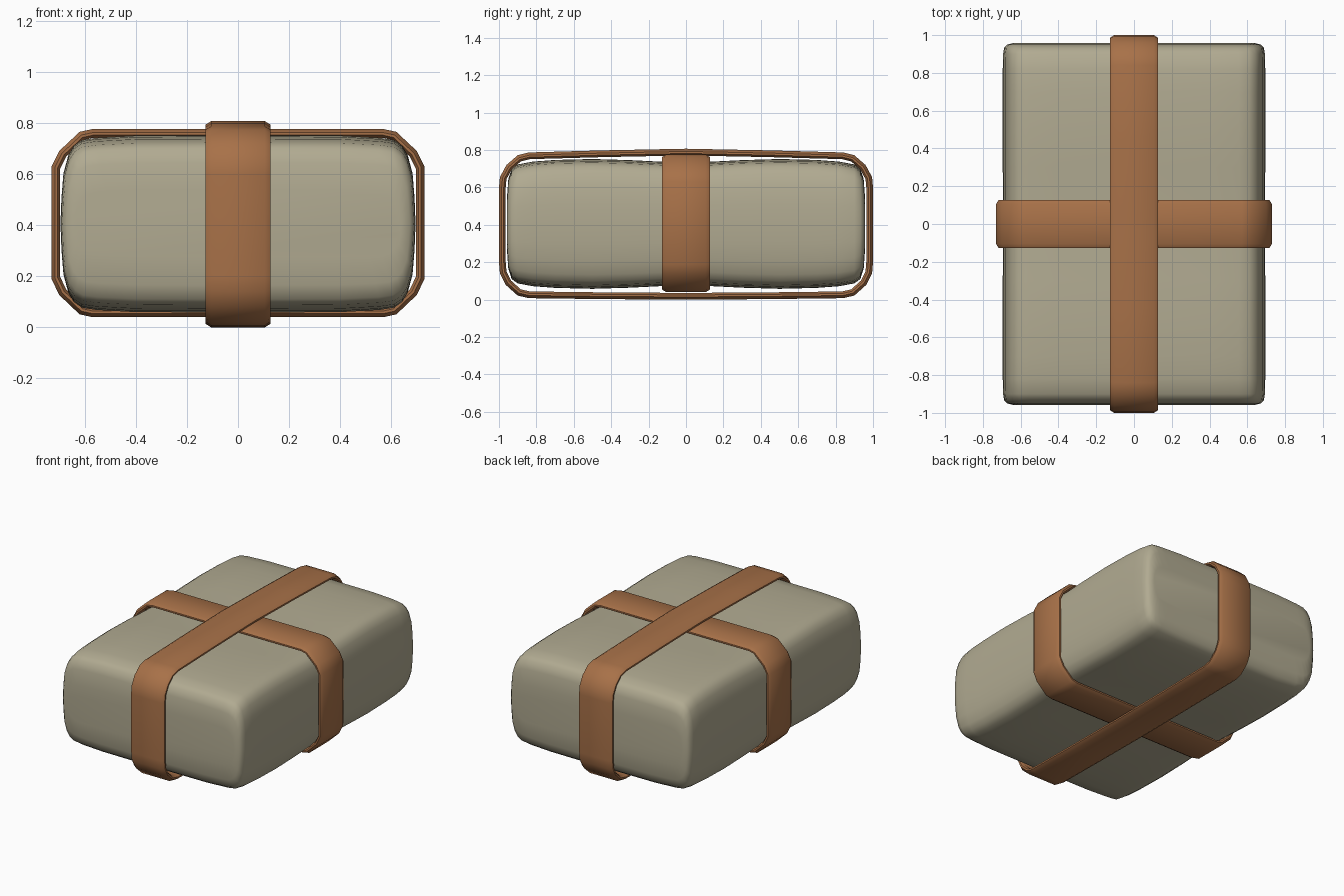
import bpy, bmesh
from mathutils import Vector

if "Cube" in bpy.data.objects:
    bpy.data.objects.remove(bpy.data.objects["Cube"])


def material(name, rgb):
    mat = bpy.data.materials.new(name)
    mat.use_nodes = True
    color = (*rgb, 1)
    mat.diffuse_color = color
    bsdf = mat.node_tree.nodes["Principled BSDF"]
    bsdf.inputs["Base Color"].default_value = color
    bsdf.inputs["Roughness"].default_value = 0.8
    return mat


def loft(name, rings, mat, angle, closed):
    """Skin a list of equal point rings, either as a closed loop or capped."""
    bm = bmesh.new()
    rows = [[bm.verts.new(p) for p in ring] for ring in rings]
    count = len(rows[0])
    for i in range(len(rows) if closed else len(rows) - 1):
        a, b = rows[i], rows[(i + 1) % len(rows)]
        for j in range(count):
            k = (j + 1) % count
            bm.faces.new((a[j], a[k], b[k], b[j]))
    if not closed:
        bm.faces.new(rows[0])
        bm.faces.new(rows[-1])
    bmesh.ops.recalc_face_normals(bm, faces=bm.faces)
    mesh = bpy.data.meshes.new(name)
    bm.to_mesh(mesh)
    bm.free()
    mesh.materials.append(mat)
    obj = bpy.data.objects.new(name, mesh)
    bpy.context.collection.objects.link(obj)
    bpy.ops.object.select_all(action="DESELECT")
    obj.select_set(True)
    bpy.context.view_layer.objects.active = obj
    bpy.ops.object.shade_smooth_by_angle(angle=angle)
    return obj


def strap(name, half_path, across, thickness, mat):
    """Sweep a soft-edged band around a closed loop; across is its width axis."""
    path = half_path + [(-a, z) for a, z in reversed(half_path[1:-1])]
    section = [(-0.105, 0), (0.105, 0), (0.128, 0.4), (0.128, 0.7),
               (0.112, 1), (-0.112, 1), (-0.128, 0.7), (-0.128, 0.4)]
    pts = [Vector(p) for p in path]
    rings = []
    for i, p in enumerate(pts):
        d1 = (p - pts[i - 1]).normalized()
        d2 = (pts[(i + 1) % len(pts)] - p).normalized()
        t = (d1 + d2).normalized()
        inward = Vector((-t.y, t.x)) / t.dot(d1)
        ring = []
        for w, depth in section:
            q = p + inward * depth * thickness
            ring.append((w, q.x, q.y) if across == "x" else (q.x, w, q.y))
        rings.append(ring)
    return loft(name, rings, mat, 0.7, True)


canvas = material("khaki canvas", (0.44, 0.405, 0.285))
leather = material("brown leather", (0.39, 0.165, 0.065))

# Bundle: a rounded section lofted along its length, pinched at the middle
quarter = [(1, 0), (0.994, 0.3), (0.983, 0.57), (0.955, 0.78), (0.925, 0.88),
           (0.88, 0.945), (0.8, 0.97), (0.58, 0.995), (0, 1)]
upper = quarter + [(-x, z) for x, z in reversed(quarter[:-1])]
outline = upper + [(x, -z) for x, z in reversed(upper[1:-1])]
# Each station: y, half width, half height
stations = [(0, 0.693, 0.33), (0.12, 0.694, 0.332), (0.3, 0.695, 0.341),
            (0.5, 0.695, 0.347), (0.7, 0.695, 0.342), (0.82, 0.695, 0.333),
            (0.9, 0.693, 0.318), (0.932, 0.688, 0.295),
            (0.95, 0.672, 0.24), (0.958, 0.64, 0.13)]
stations = [(-y, w, h) for y, w, h in reversed(stations[1:])] + stations
loft("bundle", [[(x * w, y, 0.405 + z * h) for x, z in outline]
                for y, w, h in stations], canvas, 1.0, False)

# Long strap running front to back
strap("long_strap",
      [(0, 0), (0.45, 0.003), (0.84, 0.008), (0.9, 0.022), (0.965, 0.08),
       (0.995, 0.14), (1, 0.2), (1, 0.6), (0.995, 0.655), (0.96, 0.72),
       (0.9, 0.772), (0.84, 0.787), (0.45, 0.798), (0, 0.807)],
      "x", 0.036, leather)

# Short strap running side to side
strap("short_strap",
      [(0, 0.04), (0.57, 0.04), (0.62, 0.051), (0.7, 0.127), (0.73, 0.19),
       (0.73, 0.63), (0.7, 0.69), (0.62, 0.765), (0.57, 0.776), (0, 0.776)],
      "y", 0.034, leather)
